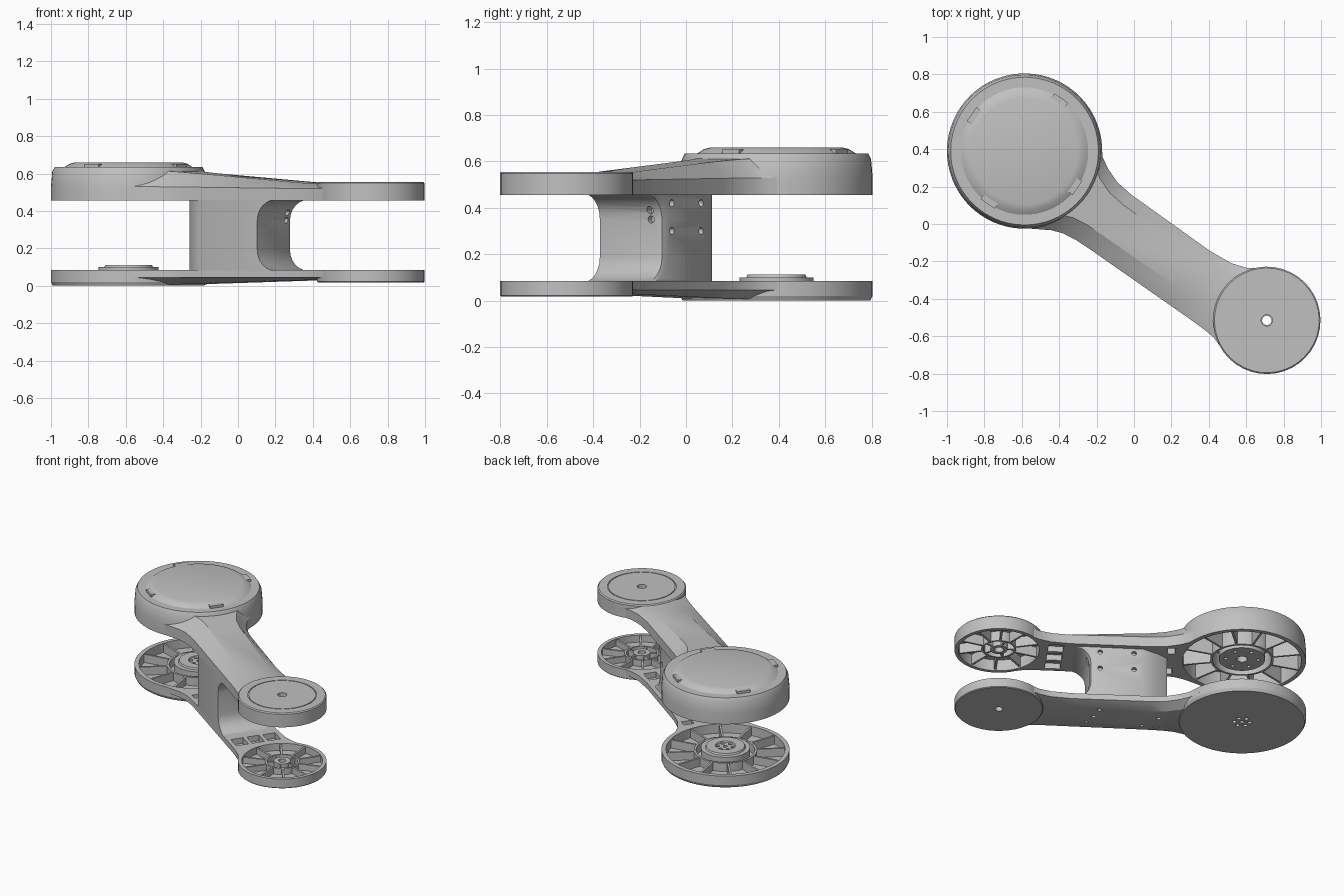
import bpy, bmesh, math
from mathutils import Matrix, Vector

cube = bpy.data.objects.get("Cube")
if cube:
    bpy.data.objects.remove(cube)

# Link frame: origin on the big joint axis, local x runs to the small joint
LENGTH = 1.58
FRAME = Matrix.Translation((-0.585, 0.39, 0)) @ Matrix.Rotation(math.radians(-34.95), 4, "Z")

grey = bpy.data.materials.new("light_grey")
grey.use_nodes = True
grey.diffuse_color = (0.53, 0.53, 0.53, 1)
grey.node_tree.nodes["Principled BSDF"].inputs["Base Color"].default_value = grey.diffuse_color


def finish(name, bm):
    bmesh.ops.remove_doubles(bm, verts=bm.verts, dist=1e-5)
    bmesh.ops.recalc_face_normals(bm, faces=bm.faces)
    mesh = bpy.data.meshes.new(name)
    bm.to_mesh(mesh)
    bm.free()
    mesh.materials.append(grey)
    obj = bpy.data.objects.new(name, mesh)
    bpy.context.collection.objects.link(obj)
    obj.matrix_world = FRAME
    return obj


def activate(obj):
    bpy.ops.object.select_all(action="DESELECT")
    obj.select_set(True)
    bpy.context.view_layer.objects.active = obj


def smooth(obj, degrees=25):
    activate(obj)
    bpy.ops.object.shade_smooth_by_angle(angle=math.radians(degrees))


def revolve(name, x, profile, seg):
    """Turn an (r, z) profile about the vertical axis at local x."""
    bm = bmesh.new()
    rings = []
    for i in range(seg):
        a = math.tau * i / seg
        rings.append([bm.verts.new((x + r * math.cos(a), r * math.sin(a), z)) for r, z in profile])
    count = len(profile) - (profile[0][0] == 0)
    for i in range(seg):
        p, q = rings[i], rings[(i + 1) % seg]
        for j in range(count):
            k = (j + 1) % len(profile)
            bm.faces.new((p[j], q[j], q[k], p[k]))
    return finish(name, bm)


def loft(name, sections):
    """Skin a run of equal-length point loops and cap the ends."""
    bm = bmesh.new()
    loops = [[bm.verts.new(p) for p in s] for s in sections]
    n = len(loops[0])
    for a, b in zip(loops, loops[1:]):
        for i in range(n):
            bm.faces.new((a[i], a[(i + 1) % n], b[(i + 1) % n], b[i]))
    bm.faces.new(loops[0])
    bm.faces.new(loops[-1])
    return finish(name, bm)


def boxes(name, items):
    """One mesh of boxes, each given as (centre, size, pivot x, turn)."""
    bm = bmesh.new()
    for centre, size, pivot, turn in items:
        m = (Matrix.Translation((pivot, 0, 0)) @ Matrix.Rotation(turn, 4, "Z")
             @ Matrix.Translation(centre) @ Matrix.Diagonal((*size, 1)))
        bmesh.ops.create_cube(bm, size=1, matrix=m)
    return finish(name, bm)


def rods(name, items):
    """One mesh of cylinders, each given as (centre, radius, depth, axis)."""
    bm = bmesh.new()
    for centre, r, depth, axis in items:
        turn = Vector((0, 0, 1)).rotation_difference(Vector(axis)).to_matrix().to_4x4()
        bmesh.ops.create_cone(bm, cap_ends=True, segments=32 if r > 0.1 else 12, radius1=r,
                              radius2=r, depth=depth, matrix=Matrix.Translation(centre) @ turn)
    return finish(name, bm)


def cut(obj, cutter):
    cutter.hide_render = True
    mod = obj.modifiers.new("cut", "BOOLEAN")
    mod.operation, mod.solver, mod.object = "DIFFERENCE", "EXACT", cutter
    activate(obj)
    bpy.ops.object.modifier_apply(modifier=mod.name)
    bpy.data.objects.remove(cutter)


def ribs(name, x, count, r0, r1, z0, z1):
    size = (r1 - r0, 0.014, z1 - z0)
    mid = ((r0 + r1) / 2, 0, (z0 + z1) / 2)
    return boxes(name, [(mid, size, x, math.tau * (i + 0.5) / count) for i in range(count)])


# Joint cups, open towards the gap between the two shells
upper_big = revolve("upper_big_cup", 0, [
    (0.035, 0.47), (0.15, 0.47), (0.15, 0.58), (0.19, 0.58), (0.19, 0.465), (0.205, 0.465),
    (0.205, 0.58), (0.385, 0.58), (0.385, 0.455), (0.415, 0.455), (0.415, 0.53),
    (0.408, 0.61), (0.395, 0.635), (0.035, 0.635)], 64)
lower_big = revolve("lower_big_cup", 0, [
    (0, 0.105), (0.06, 0.105), (0.065, 0.112), (0.125, 0.112), (0.13, 0.1), (0.16, 0.1),
    (0.16, 0.02), (0.19, 0.02), (0.19, 0.08), (0.205, 0.08), (0.205, 0.02), (0.385, 0.02),
    (0.385, 0.085), (0.415, 0.085), (0.415, 0.02), (0.405, 0), (0, 0)], 64)
upper_small = revolve("upper_small_cup", LENGTH, [
    (0.03, 0.46), (0.055, 0.46), (0.055, 0.535), (0.1, 0.535), (0.1, 0.465), (0.112, 0.465),
    (0.112, 0.535), (0.262, 0.535), (0.262, 0.455), (0.287, 0.455), (0.287, 0.548),
    (0.28, 0.555), (0.223, 0.555), (0.223, 0.55), (0.217, 0.55), (0.217, 0.555), (0.03, 0.555)], 40)
lower_small = revolve("lower_small_cup", LENGTH, [
    (0.025, 0.085), (0.055, 0.085), (0.055, 0.035), (0.1, 0.035), (0.1, 0.08), (0.112, 0.08),
    (0.112, 0.035), (0.262, 0.035), (0.262, 0.085), (0.287, 0.085), (0.287, 0.022),
    (0.282, 0.017), (0.025, 0.017)], 40)

# Bolt holes around both big hubs
ring = [(0.05 * math.cos(math.tau * i / 6), 0.05 * math.sin(math.tau * i / 6)) for i in range(6)]
cut(lower_big, rods("bolt_cutter", [((x, y, 0.05), 0.014, 0.3, (0, 0, 1)) for x, y in ring + [(0, 0)]]))
cut(upper_big, rods("hub_cutter", [((2.1 * x, 2.1 * y, 0.47), 0.012, 0.06, (0, 0, 1)) for x, y in ring]))
for cup in (upper_big, lower_big, upper_small, lower_small):
    smooth(cup)

# Radial stiffening ribs
ribs("upper_big_ribs", 0, 12, 0.2, 0.395, 0.465, 0.59)
ribs("lower_big_ribs", 0, 12, 0.2, 0.395, 0.01, 0.078)
for label, z0, z1 in (("upper", 0.465, 0.545), ("lower", 0.03, 0.078)):
    ribs(label + "_small_ribs", LENGTH, 10, 0.106, 0.27, z0, z1)
    ribs(label + "_small_hub_ribs", LENGTH, 5, 0.05, 0.105, z0, z1)

# Lid with four latch tabs
smooth(revolve("big_joint_lid", 0, [(0, 0.66), (0.285, 0.66), (0.315, 0.652), (0.345, 0.632),
                                    (0.345, 0.6), (0, 0.6)], 64), 35)
boxes("lid_latches", [((0.322, 0, 0.638), (0.046, 0.09, 0.028), 0, math.tau * i / 4)
                      for i in range(4)])

# Arm outline: station, one side, other side
OUTLINE = [(0.2, 0.36, -0.36), (0.3, 0.287, -0.3), (0.36, 0.213, -0.265), (0.42, 0.178, -0.243),
           (0.5, 0.148, -0.232), (0.6, 0.136, -0.23), (1.12, 0.13, -0.23), (1.25, 0.142, -0.23),
           (1.33, 0.168, -0.232), (1.4, 0.212, -0.238), (1.47, 0.254, -0.262)]


def arm(name, z_open, wall, top, floors):
    """Chamfered arm; wall and top give heights at the big and small ends."""
    sections = []
    for u, hi, lo in OUTLINE:
        t = min(max((u - 0.3) / 0.95, 0), 1)
        zw = wall[0] + (wall[1] - wall[0]) * t
        zt = top[0] + (top[1] - top[0]) * t
        sections.append([(u, lo, z_open), (u, lo, zw), (u, lo + 0.1, zt),
                         (u, hi - 0.07, zt), (u, hi, zw), (u, hi, z_open)])
    obj = loft(name, sections)
    # Clear the arm out of the cups, then sink the pockets
    side = 1 if z_open < floors[0] else -1
    wells = []
    for x, r, floor in ((0, 0.392, floors[0]), (LENGTH, 0.268, floors[1])):
        start = z_open - side * 0.1
        wells.append(((x, 0, (start + floor) / 2), r, abs(floor - start), (0, 0, 1)))
    cut(obj, rods("well_cutter", wells))
    pockets = [((1.215, n, z_open), (0.1, 0.085, 0.08), 0, 0) for n in (-0.16, -0.05, 0.06)]
    pockets += [((0.465, n, z_open), (0.05, 0.07, 0.08), 0, 0) for n in (-0.17, 0.09)]
    cut(obj, boxes("pocket_cutter", pockets))
    return obj


upper_arm = arm("upper_arm", 0.455, (0.53, 0.52), (0.618, 0.548), (0.58, 0.535))
lower_arm = arm("lower_arm", 0.085, (0.045, 0.045), (0.004, 0.03), (0.02, 0.035))

# Screw holes under the lower arm
cut(lower_arm, rods("screw_cutter", [((u, n, 0.01), 0.014, 0.06, (0, 0, 1)) for u, n in
                                     ((0.93, 0.04), (0.96, -0.05), (1, -0.13), (0.54, -0.02), (0.64, -0.13))]))
smooth(upper_arm)
smooth(lower_arm)

# Column between the shells, rounded at the back and scooped towards the small joint
PLAN = [(0.62, -0.23), (0.52, -0.175), (0.478, -0.09), (0.485, -0.01), (0.55, 0.045), (0.65, 0.1),
        (0.96, 0.1), (0.99, 0.09), (1, 0.06), (1, -0.2), (1, -0.23)]
levels = []
for i in range(7):
    a = math.pi / 2 * i / 6
    levels.append((0.08 + 0.11 * (1 - math.cos(a)), 0.12 * (1 - math.sin(a))))
levels += [(0.54 - z, flare) for z, flare in reversed(levels)]
column = loft("column", [[(u + (flare if u > 0.9 else 0), n, z) for u, n in PLAN]
                         for z, flare in levels])
side_holes = [((u, 0.1, z), 0.016, 0.05, (0, 1, 0)) for u in (0.71, 0.93) for z in (0.3, 0.42)]
end_holes = [((1, 0.04, z), 0.016, 0.05, (1, 0, 0)) for z in (0.35, 0.39)]
cut(column, rods("hole_cutter", side_holes + end_holes))
smooth(column, 35)
